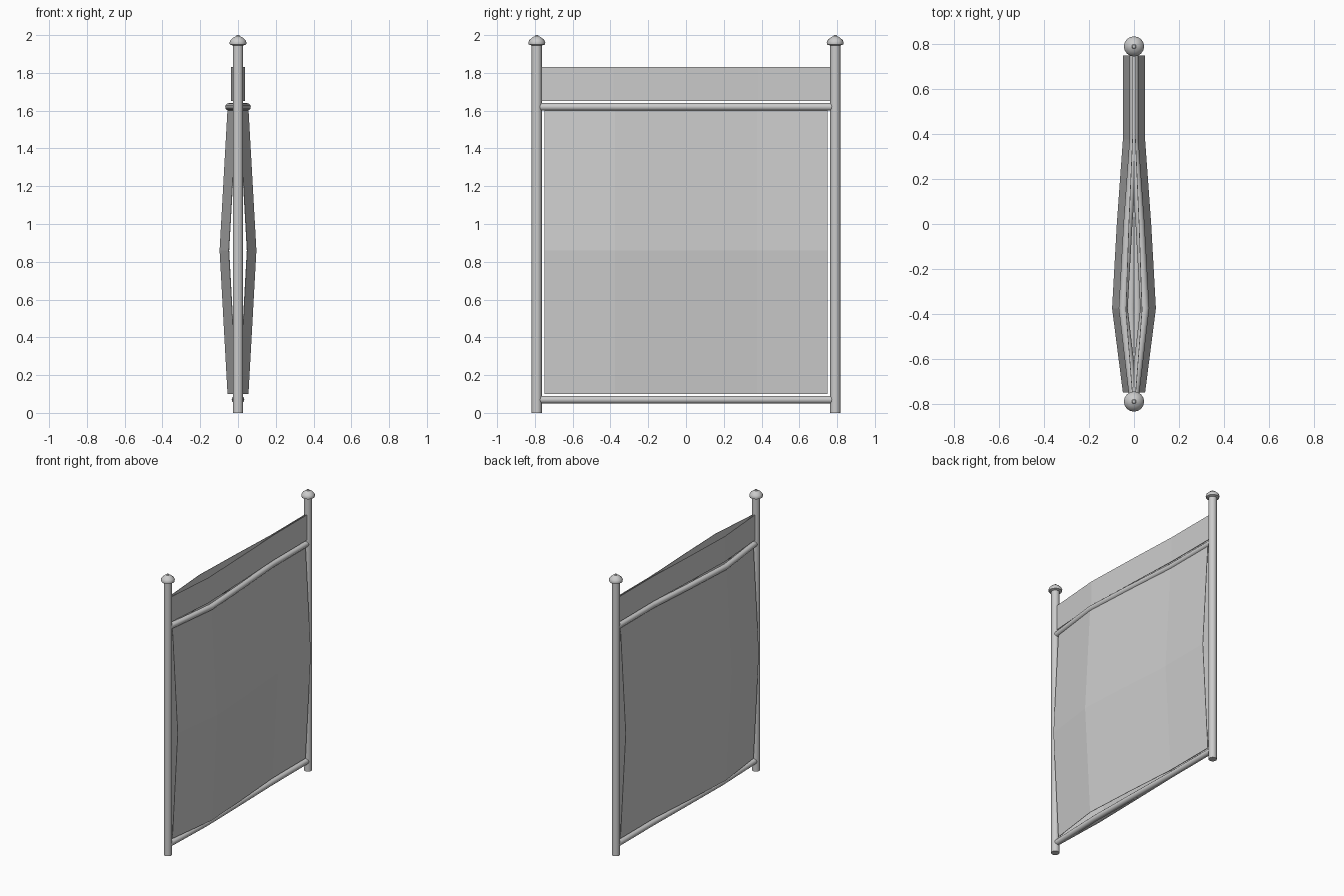
import bpy
import bmesh
import math

cube = bpy.data.objects.get("Cube")
if cube:
    bpy.data.objects.remove(cube)

grey = bpy.data.materials.new("light_grey")
grey.use_nodes = True
COLOUR = (0.6, 0.6, 0.6, 1)
grey.diffuse_color = COLOUR
grey.node_tree.nodes["Principled BSDF"].inputs["Base Color"].default_value = COLOUR

# Outward billow of cloth and rails along the frame: (y, amount)
BILLOW = [(-0.75, 0), (-0.375, 0.048), (0, 0.027), (0.375, 0), (0.75, 0)]


def finish(name, bm, smooth=False):
    bmesh.ops.recalc_face_normals(bm, faces=bm.faces)
    mesh = bpy.data.meshes.new(name)
    bm.to_mesh(mesh)
    bm.free()
    mesh.materials.append(grey)
    obj = bpy.data.objects.new(name, mesh)
    bpy.context.collection.objects.link(obj)
    if smooth:
        bpy.ops.object.select_all(action='DESELECT')
        obj.select_set(True)
        bpy.context.view_layer.objects.active = obj
        bpy.ops.object.shade_smooth_by_angle(angle=math.radians(40))
    return obj


def skin(bm, rows, closed):
    """Bridge consecutive rows of points with quads."""
    verts = [[bm.verts.new(p) for p in row] for row in rows]
    for a, b in zip(verts, verts[1:]):
        n = len(a)
        for i in range(n if closed else n - 1):
            j = (i + 1) % n
            bm.faces.new((a[i], a[j], b[j], b[i]))
    if closed:
        bm.faces.new(verts[0])
        bm.faces.new(verts[-1])


def ring(radius, sides=16):
    for i in range(sides):
        t = math.tau * i / sides
        yield radius * math.cos(t), radius * math.sin(t)


def post(name, y):
    """Round upright with a mushroom finial, turned from one profile."""
    profile = [(0.027, 0), (0.027, 1.945), (0.043, 1.95), (0.045, 1.96),
               (0.04, 1.973), (0.024, 1.988), (0.01, 1.994), (0.007, 2)]
    bm = bmesh.new()
    skin(bm, [[(a, y + b, z) for a, b in ring(r)] for r, z in profile], True)
    finish(name, bm, True)


def rail(name, z, side, strength):
    """Bent round rail following the billow."""
    path = [(-0.785, 0)] + BILLOW[1:-1] + [(0.785, 0)]
    bm = bmesh.new()
    skin(bm, [[(side * d * strength + a, y, z + b) for a, b in ring(0.02, 12)]
              for y, d in path], True)
    finish(name, bm, True)


def sheet(name, levels, side, strength, stretch):
    """Thin cloth; levels are (height, extra billow)."""
    bm = bmesh.new()
    skin(bm, [[(side * (0.006 + d * strength + extra), y * stretch, z)
               for y, d in BILLOW] for z, extra in levels], False)
    obj = finish(name, bm)
    thick = obj.modifiers.new("cloth_thickness", 'SOLIDIFY')
    thick.thickness = 0.003
    thick.offset = 0


post("front_post", -0.79)
post("back_post", 0.79)
for label, side in (("left", 1), ("right", -1)):
    rail(label + "_upper_rail", 1.62, side, 1)
    rail(label + "_lower_rail", 0.07, side, 0.28)
    sheet(label + "_main_cloth", [(0.1, 0), (0.86, 0.042), (1.61, 0)], side, 1, 1)
    sheet(label + "_top_cloth", [(1.65, 0), (1.83, 0)], side, 0.62, 1.025)
